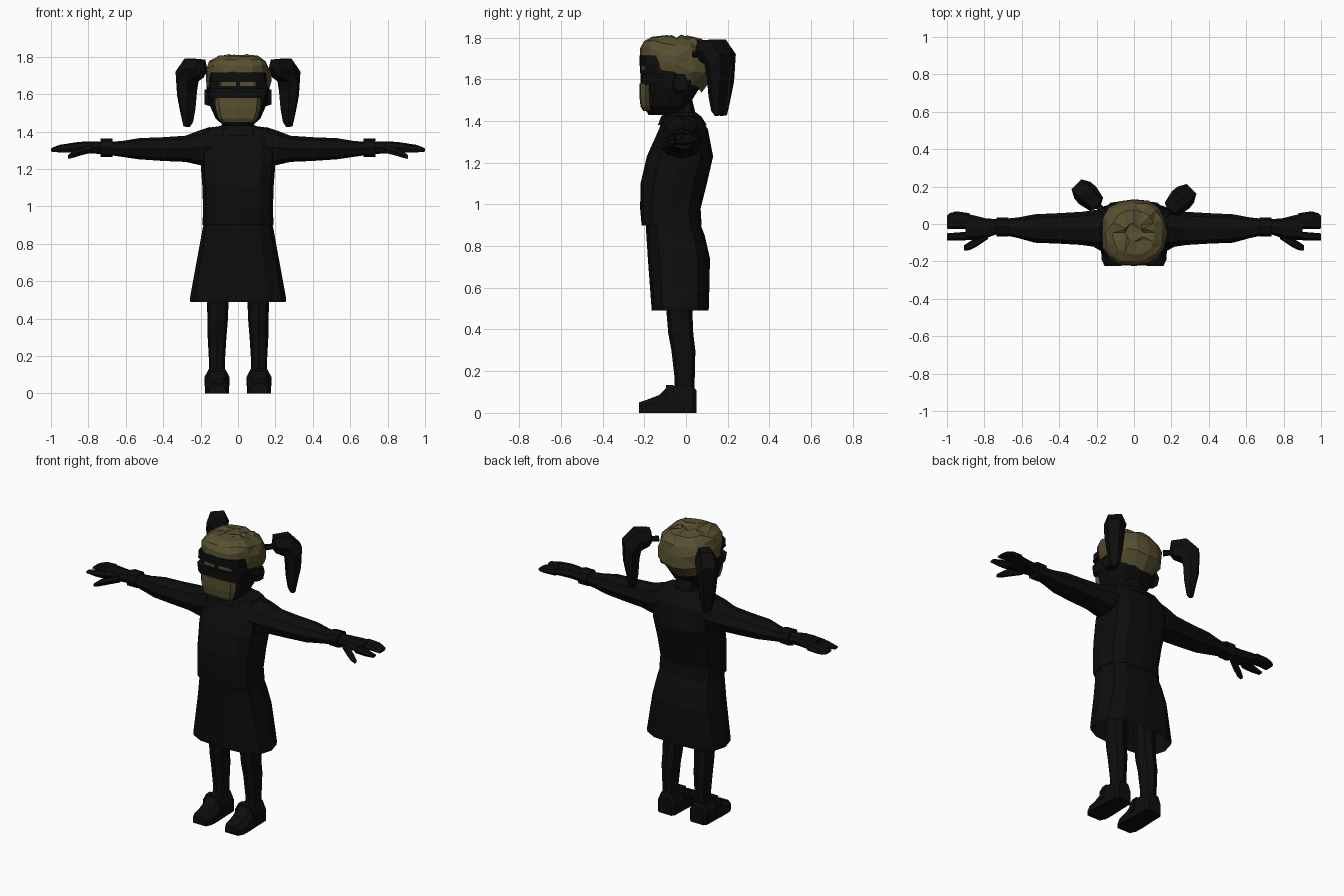
import bpy, bmesh, math, random
from mathutils import Vector

random.seed(4)


def material(name, rgb):
    m = bpy.data.materials.new(name)
    m.diffuse_color = (*rgb, 1)
    return m


BLACK = material("black cloth", (0.004, 0.004, 0.004))
OLIVE = material("olive", (0.095, 0.08, 0.03))


def skin(name, rings, mat, caps=(True, True), tri=False):
    """Join equal-length rings of points into a faceted shell."""
    bm = bmesh.new()
    vs = [[bm.verts.new(p) for p in r] for r in rings]
    n = len(vs[0])
    for a, b in zip(vs, vs[1:]):
        for i in range(n):
            j = (i + 1) % n
            bm.faces.new((a[i], a[j], b[j], b[i]))
    if caps[0]:
        bm.faces.new(vs[0][::-1])
    if caps[1]:
        bm.faces.new(vs[-1])
    if tri:
        bmesh.ops.triangulate(bm, faces=bm.faces[:])
    bmesh.ops.recalc_face_normals(bm, faces=bm.faces[:])
    me = bpy.data.meshes.new(name)
    bm.to_mesh(me)
    bm.free()
    me.materials.append(mat)
    ob = bpy.data.objects.new(name, me)
    bpy.context.collection.objects.link(ob)
    return ob


def squircle(i, n, p):
    a = 2 * math.pi * i / n
    f = lambda v: math.copysign(abs(v) ** p, v) if abs(v) > 1e-6 else 0.0
    return f(math.cos(a)), f(math.sin(a))


def stack(name, secs, mat, n=12, p=0.7, **kw):
    """Upright loft; each section is z, x0, x1, y0, y1."""
    rings = []
    for z, x0, x1, y0, y1 in secs:
        pts = [squircle(i, n, p) for i in range(n)]
        rings.append([((x0 + x1) / 2 + u * (x1 - x0) / 2,
                       (y0 + y1) / 2 + v * (y1 - y0) / 2, z) for u, v in pts])
    return skin(name, rings, mat, **kw)


def sideways(name, secs, mat, s, n=8, p=0.85):
    """Loft along x; each section is x, y0, y1, z0, z1. s picks the side."""
    rings = []
    for x, y0, y1, z0, z1 in secs:
        pts = [squircle(i, n, p) for i in range(n)]
        rings.append([(s * x, (y0 + y1) / 2 + u * (y1 - y0) / 2,
                       (z0 + z1) / 2 + v * (z1 - z0) / 2) for u, v in pts])
    return skin(name, rings, mat)


# Clothing
stack("jumper", [(z, -w, w, y0, y1) for z, w, y0, y1 in (
    (0.90, .19, -.213, .075), (0.98, .187, -.22, .07), (1.10, .19, -.218, .1),
    (1.23, .20, -.188, .13), (1.36, .205, -.13, .105), (1.42, .165, -.11, .07),
    (1.43, .09, -.1, .055))], BLACK)
stack("skirt", [(z, -w, w, y0, y1) for z, w, y0, y1 in (
    (0.49, .255, -.165, .108), (0.51, .257, -.166, .11),
    (0.74, .215, -.183, .115), (0.85, .195, -.19, .09), (0.93, .18, -.195, .06))],
    BLACK, caps=(False, True))
stack("collar", [(z, -w, w, y0, y1) for z, w, y0, y1 in (
    (1.38, .125, -.135, .10), (1.42, .11, -.12, .075), (1.44, .08, -.1, .05))], BLACK)
stack("neck", [(1.38, -.08, .08, -.1, .06), (1.5, -.07, .07, -.1, .03)], BLACK, n=8)

# Head and face
stack("head", [(z, -w, w, y0, y1) for z, w, y0, y1 in (
    (1.43, .075, -.18, -.02), (1.47, .12, -.203, .01), (1.55, .155, -.205, .06),
    (1.63, .168, -.208, .10), (1.72, .16, -.205, .105), (1.77, .12, -.16, .07))],
    BLACK, p=0.75)
stack("face_mask", [(z, -w, w, y0, -.165) for z, w, y0 in (
    (1.448, .085, -.205), (1.47, .105, -.218), (1.52, .12, -.224),
    (1.58, .125, -.224))], OLIVE, n=8, p=0.55)
stack("goggle_band", [(1.575, -.155, .155, -.218, -.06),
                      (1.63, -.165, .165, -.218, -.06)], BLACK, p=0.6)
stack("brow_band", [(1.665, -.155, .155, -.222, -.06),
                    (1.715, -.15, .15, -.222, -.06)], BLACK, p=0.6)
stack("eye_strip", [(1.642, -.10, .10, -.216, -.19),
                    (1.665, -.10, .10, -.216, -.19)], OLIVE, n=8, p=0.4)
stack("nose_bridge", [(1.63, -.012, .012, -.22, -.19),
                      (1.67, -.012, .012, -.22, -.19)], BLACK, n=8, p=0.4)

# Choppy hair cap, low at the nape and high over the brow
N = 16
hair = []
for t, spread in ((0, .93), (.28, 1), (.55, 1), (.8, .9), (.95, .66), (1, .28)):
    ring = []
    for i in range(N):
        u, v = squircle(i, N, 0.85)
        k = (v + 1) / 2
        low = 1.695 - .05 * min(1, 2 * k) - .10 * max(0, 2 * k - 1)
        low -= .03 * max(0, abs(u) - .7) / .3
        r = spread * (1 + random.uniform(-.035, .025))
        if t == 0:
            r *= 1 - .28 * max(0, v)
        z = low + (1.81 - low) * t + random.uniform(-.012, .006)
        ring.append((u * .176 * r, -.045 + v * .178 * r, z))
    hair.append(ring)
skin("hair_cap", hair, OLIVE, caps=(False, True), tri=True)

# Curled pigtails: inner r, z, outer r, z, half width
CURL = ((-.02, 1.705, -.02, 1.735, .018), (.02, 1.71, .02, 1.735, .018),
        (.04, 1.69, .03, 1.785, .05), (.09, 1.67, .12, 1.79, .066),
        (.10, 1.62, .19, 1.72, .062), (.105, 1.52, .185, 1.59, .05),
        (.115, 1.45, .165, 1.49, .036), (.13, 1.425, .155, 1.43, .02))

for s, side in ((-1, "left"), (1, "right")):
    # Pigtail
    dy = .02 if s < 0 else -.005
    out, across = Vector((s * .7, .7, 0)), Vector((-s * .7, .7, 0))
    base = Vector((s * .175, .06 + dy, 0))
    rings = []
    for r0, z0, r1, z1, w in CURL:
        a = base + out * r0 + Vector((0, 0, z0))
        b = base + out * r1 + Vector((0, 0, z1))
        m = (a + b) / 2
        c = across * w
        rings.append([a - c * .6, m - c, b - c * .6, b + c * .6, m + c, a + c * .6])
    skin(side + "_pigtail", rings, BLACK)

    # Ear
    sideways(side + "_ear", [(.15, -.07, 0, 1.53, 1.63), (.18, -.06, .01, 1.54, 1.63)],
             BLACK, s, n=6)

    # Sleeve, cuff and hand
    sideways(side + "_sleeve", [
        (.15, -.12, .075, 1.21, 1.425), (.21, -.122, .075, 1.222, 1.405),
        (.28, -.112, .065, 1.238, 1.378), (.40, -.105, .058, 1.243, 1.37),
        (.53, -.10, .052, 1.252, 1.365), (.62, -.075, .035, 1.265, 1.35),
        (.69, -.06, .028, 1.275, 1.345)], BLACK, s)
    sideways(side + "_cuff", [(.672, -.066, .034, 1.265, 1.362),
                              (.735, -.068, .036, 1.265, 1.362)], BLACK, s)
    sideways(side + "_palm", [
        (.72, -.05, .025, 1.28, 1.345), (.79, -.075, .03, 1.283, 1.348),
        (.85, -.085, .045, 1.288, 1.345), (.90, -.085, .055, 1.29, 1.338)], BLACK, s)
    sideways(side + "_fingers", [
        (.88, -.028, .058, 1.29, 1.34), (.95, -.027, .068, 1.293, 1.33),
        (.985, -.026, .058, 1.293, 1.318), (1.0, -.025, .045, 1.295, 1.31)], BLACK, s)
    sideways(side + "_little_finger", [
        (.87, -.086, -.04, 1.285, 1.335), (.94, -.088, -.045, 1.285, 1.325),
        (1.0, -.088, -.05, 1.292, 1.308)], BLACK, s, n=6)
    sideways(side + "_thumb", [
        (.78, -.08, -.03, 1.285, 1.335), (.84, -.12, -.07, 1.27, 1.315),
        (.88, -.14, -.095, 1.258, 1.30), (.91, -.142, -.115, 1.253, 1.275)],
        BLACK, s, n=6)

    # Leg
    legs = ((.10, .07, .155, -.055, .04), (.17, .07, .155, -.055, .042),
            (.30, .062, .162, -.07, .045), (.38, .055, .163, -.085, .035),
            (.50, .05, .166, -.095, .03), (.75, .04, .166, -.10, .035))
    stack(side + "_leg", [(z, *sorted((s * a, s * b)), c, d) for z, a, b, c, d in legs],
          BLACK, n=8, p=0.85)

    # Shoe, lofted heel to toe: y, half width, top height
    rings = []
    for y, w, h in ((.05, .045, .11), (.035, .058, .125), (-.05, .06, .13),
                    (-.09, .062, .125), (-.13, .064, .085), (-.19, .062, .062),
                    (-.225, .045, .05)):
        cx = .112
        rings.append([(s * (cx + u * w), y, z) for u, z in (
            (-1, 0), (1, 0), (1, h * .6), (.6, h), (-.6, h), (-1, h * .6))])
    skin(side + "_shoe", rings, BLACK)
    # Shoe strap
    skin(side + "_shoe_strap", [[(s * (.112 + u * .066), y, z) for u, z in (
        (-1, .04), (1, .04), (1, .09), (.65, .133), (-.65, .133), (-1, .09))]
        for y in (-.095, -.06)], BLACK)
